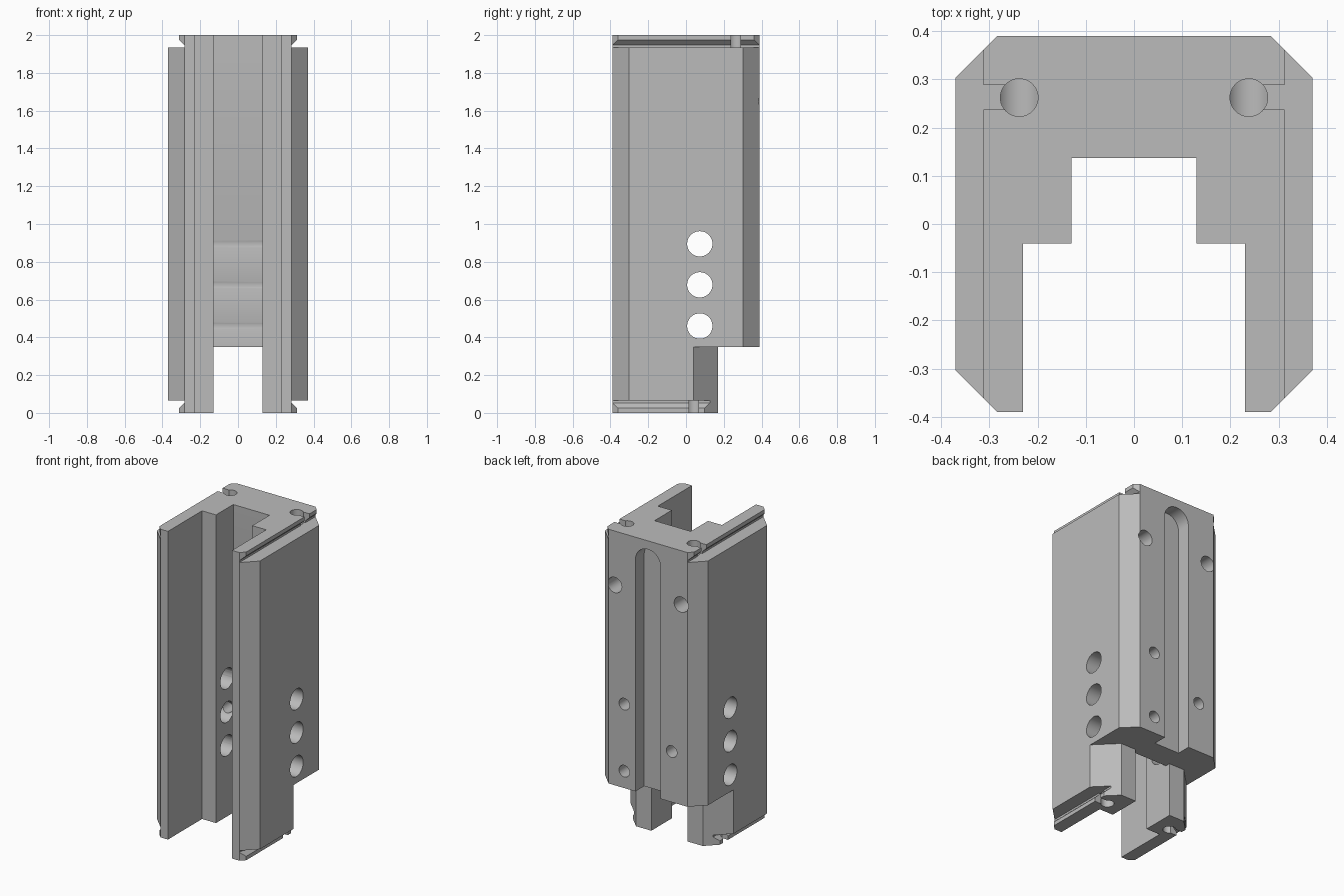
import bpy
import bmesh
from math import cos, sin, pi, radians

cube = bpy.data.objects.get("Cube")
if cube:
    bpy.data.objects.remove(cube, do_unlink=True)

grey = bpy.data.materials.new("plain_grey")
grey.use_nodes = True
colour = (0.5, 0.5, 0.5, 1)
grey.diffuse_color = colour
grey.node_tree.nodes["Principled BSDF"].inputs["Base Color"].default_value = colour


def prism(name, outline, axis, low, high):
    """Extrude a flat outline along an axis; outline axes are xy, xz or yz."""
    place = {"z": lambda a, b, t: (a, b, t),
             "y": lambda a, b, t: (a, t, b),
             "x": lambda a, b, t: (t, a, b)}[axis]
    bm = bmesh.new()
    start = [bm.verts.new(place(a, b, low)) for a, b in outline]
    end = [bm.verts.new(place(a, b, high)) for a, b in outline]
    bm.faces.new(start)
    bm.faces.new(end)
    n = len(outline)
    for i in range(n):
        j = (i + 1) % n
        bm.faces.new((start[i], start[j], end[j], end[i]))
    bmesh.ops.recalc_face_normals(bm, faces=bm.faces)
    mesh = bpy.data.meshes.new(name)
    bm.to_mesh(mesh)
    bm.free()
    obj = bpy.data.objects.new(name, mesh)
    bpy.context.collection.objects.link(obj)
    mesh.materials.append(grey)
    return obj


def arc(a, b, r, sweep=2 * pi, steps=40):
    count = steps if sweep >= 2 * pi else steps + 1
    return [(a + r * cos(sweep * i / steps), b + r * sin(sweep * i / steps))
            for i in range(count)]


def mirrored(half):
    return half + [(-a, b) for a, b in reversed(half)]


def box(a0, a1, b0, b1):
    return [(a0, b0), (a1, b0), (a1, b1), (a0, b1)]


# Main channel-shaped body
body = prism("channel_body", mirrored([
    (0.13, 0.137), (0.13, -0.04), (0.23, -0.04), (0.23, -0.39), (0.283, -0.39),
    (0.37, -0.303), (0.37, 0.303), (0.283, 0.39)]), "z", 0, 2)


def cut(outline, axis, low, high):
    cutter = prism("cutter", outline, axis, low, high)
    cutter.hide_render = True
    mod = body.modifiers.new("cut", "BOOLEAN")
    mod.operation = "DIFFERENCE"
    mod.solver = "EXACT"
    mod.object = cutter
    bpy.context.view_layer.objects.active = body
    bpy.ops.object.modifier_apply(modifier=mod.name)
    bpy.data.objects.remove(cutter, do_unlink=True)


# Cut away the lower back, leaving two chamfered legs
cut(mirrored([(0.13, 0.1), (0.13, 0.17), (0.24, 0.17), (0.5, -0.09), (0.5, 0.5)]),
    "z", -0.1, 0.35)

# Round-topped slot in the back
cut(arc(0, 1.855, 0.09, pi) + [(-0.09, 0.2), (0.09, 0.2)], "y", 0.3, 0.5)

# Undercut lips along both sides at the top and bottom
lip = [(0.312, 0.1), (0.312, -0.025), (0.283, -0.053),
       (0.283, -0.065), (0.5, -0.065), (0.5, 0.1)]
for side in (1, -1):
    cut([(side * a, 2 + b) for a, b in lip], "y", -0.6, 0.6)
    cut([(side * a, -b) for a, b in lip], "y", -0.6, 0.6)

# Cross holes through both walls
pin_heights = (0.46, 0.678, 0.895)
for z in pin_heights:
    cut(arc(0.073, z, 0.067), "x", -0.6, 0.6)

for side in (1, -1):
    x = side * 0.238
    # Top hole meets the upper back hole
    cut(arc(x, 0.262, 0.039), "z", 1.65, 2.1)
    cut(arc(x, 1.65, 0.05), "y", 0.21, 0.6)
    # Bottom hole in the leg
    cut(arc(x, 0.04, 0.039), "z", -0.1, 0.4)
    # Narrow slits from the end holes to the sides
    slit = sorted((side * 0.24, side * 0.5))
    cut(box(*slit, 0.237, 0.288), "z", 1.935, 2.1)
    cut(box(*slit, 0.015, 0.065), "z", -0.1, 0.065)

# Small staggered back holes reaching the cross holes
for side, z in zip((1, -1, 1), pin_heights):
    cut(arc(side * 0.17, z, 0.038), "y", 0.07, 0.6)

bpy.ops.object.select_all(action="DESELECT")
body.select_set(True)
bpy.context.view_layer.objects.active = body
bpy.ops.object.shade_smooth_by_angle(angle=radians(25))
